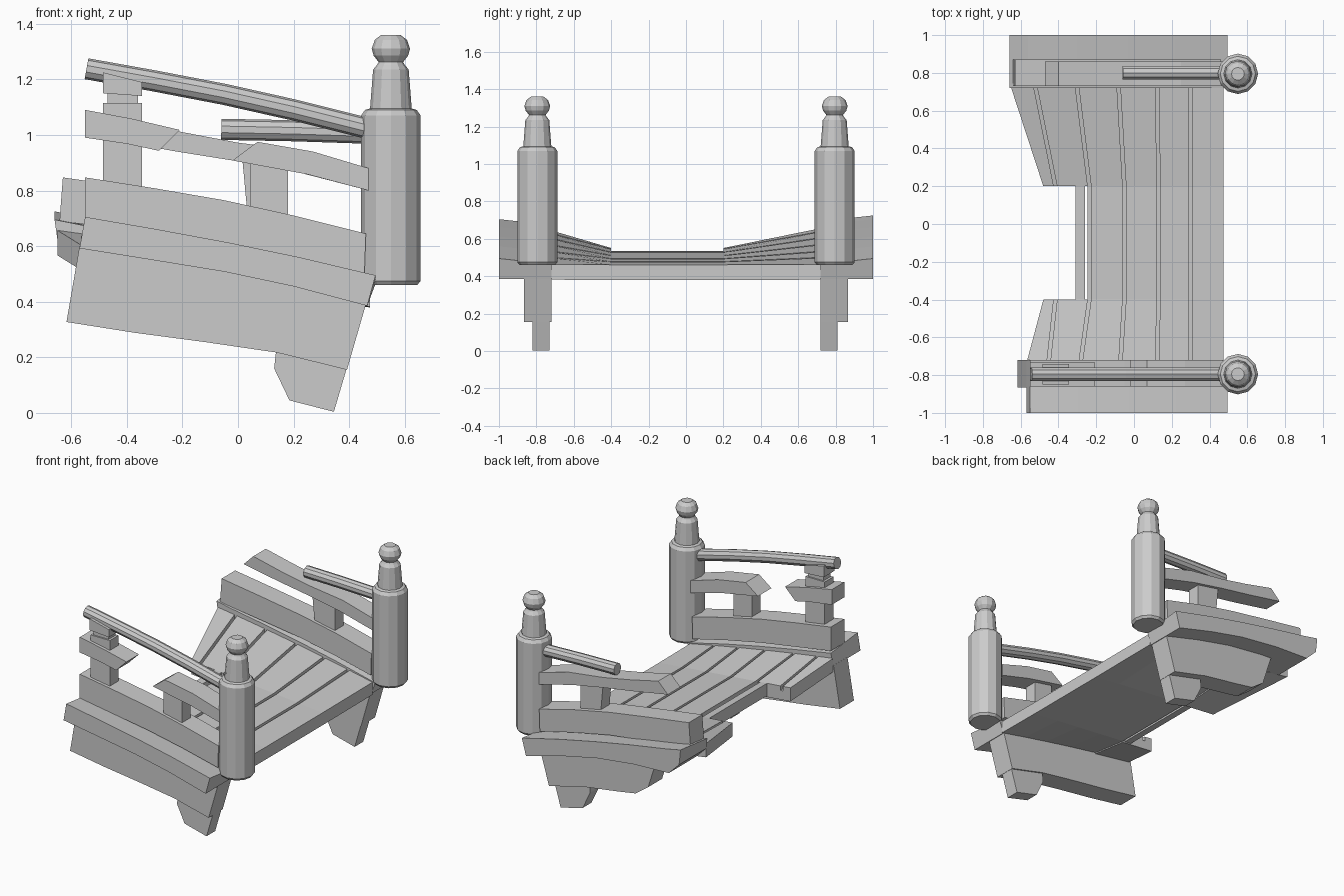
import bpy, bmesh, math
from mathutils import Vector

if "Cube" in bpy.data.objects:
    bpy.data.objects.remove(bpy.data.objects["Cube"])


def finish(name, bm):
    bmesh.ops.recalc_face_normals(bm, faces=bm.faces)
    me = bpy.data.meshes.new(name)
    bm.to_mesh(me)
    bm.free()
    ob = bpy.data.objects.new(name, me)
    bpy.context.collection.objects.link(ob)
    return ob


def loft(name, rings, closed_caps=True):
    """Skin a list of equal-length point rings and cap both ends."""
    bm = bmesh.new()
    vs = [[bm.verts.new(p) for p in ring] for ring in rings]
    n = len(rings[0])
    for a, b in zip(vs, vs[1:]):
        for i in range(n):
            j = (i + 1) % n
            bm.faces.new((a[i], a[j], b[j], b[i]))
    bm.faces.new(vs[0])
    bm.faces.new(vs[-1])
    return finish(name, bm)


def arc_beam(name, top, bottom, y0, y1, drop=0.0):
    """Bent beam along x; top and bottom hold matching (x, z) points.
    drop lowers the top edge on the y1 side."""
    rings = [[(t[0], y0, t[1]), (t[0], y1, t[1] - drop),
              (b[0], y1, b[1]), (b[0], y0, b[1])] for t, b in zip(top, bottom)]
    return loft(name, rings)


def prism(name, pts, y0, y1):
    return loft(name, [[(x, y, z) for x, z in pts] for y in (y0, y1)])


def tube(name, path, y, r, sides=10):
    rings = []
    for i, (x, z) in enumerate(path):
        a, b = path[max(i - 1, 0)], path[min(i + 1, len(path) - 1)]
        t = Vector((b[0] - a[0], 0, b[1] - a[1])).normalized()
        up = Vector((-t.z, 0, t.x))
        ring = []
        for k in range(sides):
            w = 2 * math.pi * (k + 0.5) / sides
            ring.append(Vector((x, y, z)) + up * r * math.sin(w)
                        + Vector((0, r * math.cos(w), 0)))
        rings.append(ring)
    return loft(name, rings)


def box(name, x0, x1, y0, y1, z0, z1):
    return prism(name, [(x0, z0), (x1, z0), (x1, z1), (x0, z1)], y0, y1)


# Turned end posts with ball finials
profile = [(.095, .46), (.107, .475), (.107, 1.07), (.093, 1.09), (.075, 1.095),
           (.064, 1.235), (.05, 1.252), (.044, 1.262), (.062, 1.285),
           (.069, 1.31), (.058, 1.342), (.034, 1.36)]
for side, y in (("front", -.795), ("back", .795)):
    loft(side + "_post", [[(.55 + r * math.cos(math.tau * k / 12),
                            y + r * math.sin(math.tau * k / 12), z)
                           for k in range(12)] for r, z in profile])

# Curbs along both sides of the deck
arc_beam("front_curb",
         [(-.55, .705), (-.3, .662), (-.03, .612), (.22, .56), (.495, .495)],
         [(-.57, .592), (-.32, .552), (-.05, .508), (.2, .455), (.465, .385)],
         -1, -.72, .03)
arc_beam("back_curb",
         [(-.66, .725), (-.56, .705), (-.3, .662), (-.03, .612), (.22, .56), (.495, .495)],
         [(-.65, .625), (-.575, .55), (-.32, .54), (-.05, .508), (.2, .455), (.465, .385)],
         1, .72, .03)

# Support beams below the curbs
arc_beam("front_support_beam",
         [(-.57, .6), (-.32, .56), (-.05, .515), (.2, .46), (.46, .39)],
         [(-.617, .327), (-.37, .288), (-.12, .255), (.14, .217), (.392, .155)],
         -.865, -.72)
arc_beam("back_support_beam",
         [(-.40, .56), (-.25, .55), (-.05, .515), (.2, .46), (.46, .39)],
         [(-.33, .34), (-.24, .275), (-.12, .255), (.14, .217), (.392, .155)],
         .72, .865)

# Chamfered feet
foot = [(.14, .25), (.13, .16), (.185, .045), (.345, .004), (.40, .19), (.40, .25)]
prism("front_foot", foot, -.82, -.73)
prism("back_foot", foot, .72, .81)

# Lower side rails
arc_beam("front_lower_rail",
         [(-.55, .847), (-.3, .808), (-.05, .765), (.2, .71), (.46, .645)],
         [(-.55, .69), (-.3, .65), (-.05, .61), (.2, .56), (.455, .5)], -.86, -.72)
arc_beam("back_lower_rail",
         [(-.63, .847), (-.34, .805), (-.05, .76), (.2, .71), (.46, .645)],
         [(-.642, .69), (-.34, .65), (-.05, .61), (.2, .56), (.455, .5)], .73, .87)

# Middle rails, the front one snapped in two
arc_beam("front_middle_rail_left", [(-.55, 1.09), (-.38, 1.058), (-.21, 1.018)],
         [(-.55, .99), (-.4, .968), (-.285, .943)], -.86, -.73)
arc_beam("front_middle_rail_right", [(.07, .975), (.27, .94), (.47, .88)],
         [(-.02, .908), (.25, .858), (.47, .80)], -.86, -.72)
arc_beam("back_middle_rail",
         [(-.40, 1.055), (-.2, 1.01), (0, .972), (.25, .94), (.47, .88)],
         [(-.47, .985), (-.22, .94), (0, .905), (.23, .862), (.47, .80)], .73, .86)

# Balusters
box("front_outer_baluster", -.485, -.345, -.84, -.75, .72, 1.115)
box("front_outer_baluster_neck", -.47, -.36, -.83, -.76, 1.11, 1.15)
prism("front_outer_baluster_top",
      [(-.485, 1.15), (-.345, 1.14), (-.345, 1.19), (-.485, 1.225)], -.85, -.74)
box("front_inner_baluster", .045, .18, -.84, -.75, .65, .92)
prism("back_inner_baluster", [(.04, .65), (.18, .65), (.18, .92), (.015, .92)], .75, .84)

# Round handrails
tube("front_handrail", [(-.545, 1.238), (-.3, 1.194), (-.05, 1.146), (.2, 1.09), (.5, 1.015)],
     -.795, .038)
tube("back_handrail", [(-.06, 1.02), (.2, 1.015), (.5, 1.005)], .80, .038)


# Deck: boards meet the curbs on the arc and sag towards the middle
YS = (-.72, -.4, .2, .72)


def deck_z(x, y):
    t = (.47 - x) / .8
    edge = .465 + .165 * t - .02 * t * t
    mid = .462 + .075 * t
    return mid if -.41 < y < .21 else edge


def plank(name, left, right, hi, lo, ys=YS):
    rings = []
    for xl, xr, y in zip(left, right, ys):
        zl, zr = deck_z(xl, y), deck_z(xr, y)
        rings.append([(xl, y, zl + hi), (xr, y, zr + hi),
                      (xr, y, zr + lo), (xl, y, zl + lo)])
    return loft(name, rings)


seams = [(.475,) * 4, (.29,) * 4, (.115, .12, .12, .115),
         (-.08, -.06, -.06, -.09), (-.29, -.245, -.245, -.31)]
for i, (r, l) in enumerate(zip(seams, seams[1:])):
    plank("deck_plank_%d" % (i + 1), [x + .018 for x in l], r, 0, -.045)
    plank("deck_bed_%d" % (i + 1), l, r, -.03, -.082)

# Broken-off outer planks
mid = (-.26, -.26), (-.31, -.31)
plank("broken_plank_middle", mid[1], mid[0], 0, -.082, YS[1:3])
for side, ys, inner, seam, outer in (
        ("front", YS[:2], (-.29, -.245), (-.46, -.425), (-.565, -.48)),
        ("back", YS[3:1:-1], (-.31, -.245), (-.53, -.425), (-.65, -.48))):
    plank(side + "_broken_plank_inner", [x + .018 for x in seam], inner, 0, -.045, ys)
    plank(side + "_broken_plank_outer", outer, seam, 0, -.045, ys)
    plank(side + "_broken_bed", outer, inner, -.03, -.09, ys)
